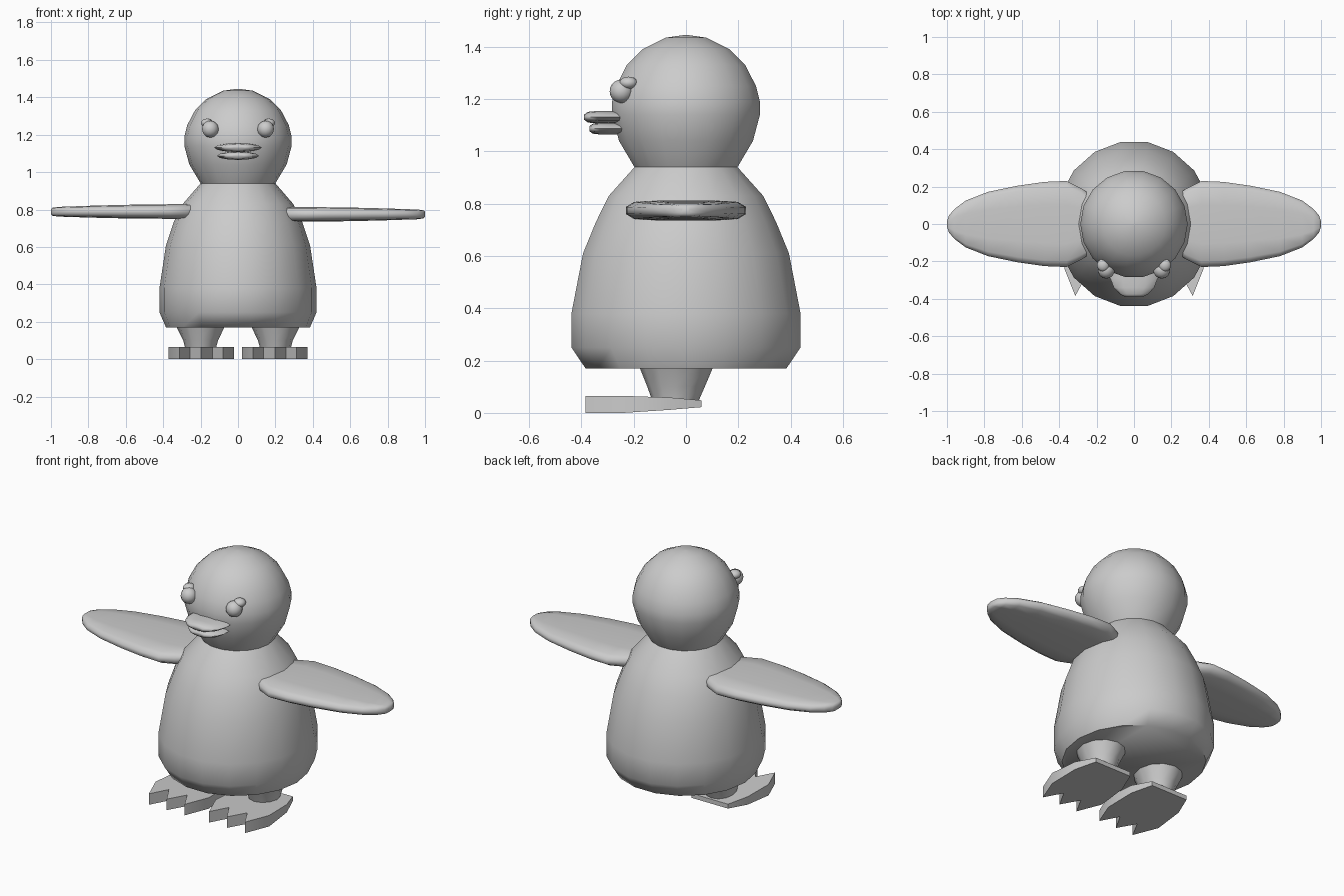
import bpy, bmesh, math
from mathutils import Vector

if "Cube" in bpy.data.objects:
    bpy.data.objects.remove(bpy.data.objects["Cube"])

grey = bpy.data.materials.new("plain grey")
grey.diffuse_color = (0.6, 0.6, 0.6, 1)
grey.use_nodes = True
grey.node_tree.nodes["Principled BSDF"].inputs["Base Color"].default_value = grey.diffuse_color


def make(name, bm, angle=60):
    bmesh.ops.recalc_face_normals(bm, faces=bm.faces)
    me = bpy.data.meshes.new(name)
    bm.to_mesh(me)
    bm.free()
    ob = bpy.data.objects.new(name, me)
    bpy.context.collection.objects.link(ob)
    me.materials.append(grey)
    bpy.ops.object.select_all(action='DESELECT')
    ob.select_set(True)
    bpy.context.view_layer.objects.active = ob
    bpy.ops.object.shade_smooth_by_angle(angle=math.radians(angle))
    return ob


def loft(name, rings, angle=60):
    """Skin a list of closed point rings and cap both ends."""
    bm = bmesh.new()
    rows = [[bm.verts.new(p) for p in r] for r in rings]
    for a, b in zip(rows, rows[1:]):
        n = len(a)
        for i in range(n):
            j = (i + 1) % n
            bm.faces.new((a[i], a[j], b[j], b[i]))
    bm.faces.new(rows[0])
    bm.faces.new(rows[-1])
    return make(name, bm, angle)


def ellipse(cx, cy, z, rx, ry, n=16):
    return [(cx + rx * math.cos(2 * math.pi * i / n),
             cy + ry * math.sin(2 * math.pi * i / n), z) for i in range(n)]


def ball(name, loc, size):
    bm = bmesh.new()
    bmesh.ops.create_uvsphere(bm, u_segments=14, v_segments=10, radius=1)
    for v in bm.verts:
        v.co = Vector(loc) + Vector([c * s for c, s in zip(v.co, size)])
    return make(name, bm)


# Body and head: one turned profile (z, radius across, radius deep)
profile = [(0.17, 0.385, 0.39), (0.25, 0.42, 0.445), (0.38, 0.42, 0.445),
           (0.61, 0.385, 0.40), (0.73, 0.345, 0.35), (0.83, 0.295, 0.30),
           (0.94, 0.20, 0.20), (1.04, 0.26, 0.26), (1.14, 0.287, 0.287),
           (1.19, 0.287, 0.287), (1.25, 0.272, 0.272), (1.33, 0.23, 0.23),
           (1.39, 0.17, 0.17), (1.435, 0.08, 0.08), (1.445, 0.01, 0.01)]
loft("body_and_head", [ellipse(0, 0, z, rx, ry, 18) for z, rx, ry in profile])

# Beak: two flattened lips (depth from face, half width, half thickness)
def lip(name, z, width, length, thick):
    steps = [(-0.22, 1, 1), (-0.29, 1, 1), (-0.29 - length * 0.5, 0.85, 1),
             (-0.29 - length * 0.85, 0.6, 0.85), (-0.29 - length, 0.35, 0.4)]
    rings = []
    for y, w, t in steps:
        rings.append([(p[0], y, z + p[1]) for p in
                      ellipse(0, 0, 0, width * w, thick * t, 12)])
    loft(name, rings)

lip("upper_beak", 1.131, 0.127, 0.10, 0.024)
lip("lower_beak", 1.087, 0.112, 0.08, 0.022)

# Wing stations: x, half width, half thickness
stations = [(0.18, 0.12, 0.036), (0.28, 0.19, 0.039), (0.36, 0.23, 0.039),
            (0.48, 0.225, 0.038), (0.62, 0.205, 0.036), (0.78, 0.172, 0.032),
            (0.90, 0.125, 0.028), (0.96, 0.08, 0.026), (0.99, 0.045, 0.022),
            (1.0, 0.015, 0.014)]
# Wing cross-section in fractions of half width and half thickness
section = [(1, -0.35), (1, 0.35), (0.86, 0.85), (0.45, 1), (-0.45, 1),
           (-0.86, 0.85), (-1, 0.35), (-1, -0.35), (-0.86, -0.85),
           (-0.45, -1), (0.45, -1), (0.86, -0.85)]

# Foot outline seen from above, relative to the foot centre, with three toes
foot = [(-0.12, 0.06), (-0.165, -0.06), (-0.175, -0.24), (-0.117, -0.385),
        (-0.06, -0.28), (0.0, -0.385), (0.06, -0.28), (0.117, -0.385),
        (0.175, -0.24), (0.165, -0.06), (0.12, 0.06)]


def foot_z(y, top):
    """Heel rises below and thins on top."""
    if top:
        return 0.065 - 0.017 * max(0, (y + 0.13) / 0.19)
    return 0.022 * max(0, (y + 0.2) / 0.26)


for s, side in ((-1, "left"), (1, "right")):
    # Eye with a small lid above it
    ball(side + "_eye", (s * 0.148, -0.247, 1.23), (0.045, 0.045, 0.045))
    ball(side + "_eyelid", (s * 0.165, -0.22, 1.262), (0.033, 0.035, 0.024))

    # Wing
    z0, z1 = (0.79, 0.788) if s < 0 else (0.774, 0.774)
    rings = []
    for x, w, t in stations:
        z = z0 + (z1 - z0) * x
        rings.append([(s * x, a * w, z + b * t) for a, b in section])
    loft(side + "_wing", rings)

    # Leg
    loft(side + "_leg", [ellipse(s * 0.2, -0.04, 0.05, 0.08, 0.09, 12),
                         ellipse(s * 0.2, -0.038, 0.10, 0.093, 0.11, 12),
                         ellipse(s * 0.2, -0.037, 0.19, 0.137, 0.147, 12)])

    # Webbed foot
    loft(side + "_foot", [[(s * 0.197 + x, y, foot_z(y, top)) for x, y in foot]
                          for top in (False, True)], 30)
